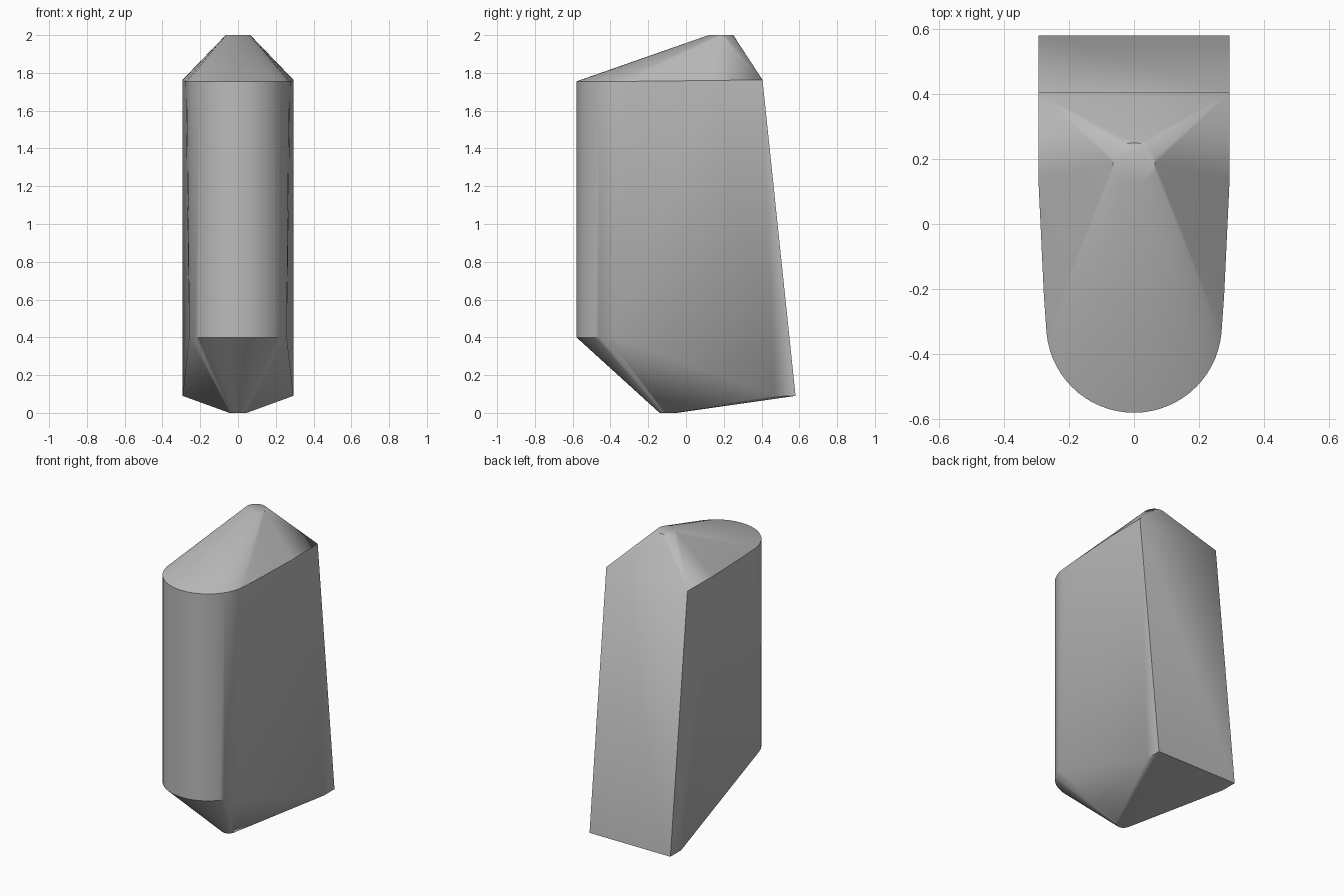
import bpy, bmesh, math

cube = bpy.data.objects.get("Cube")
if cube:
    bpy.data.objects.remove(cube, do_unlink=True)

grey = bpy.data.materials.new("stone grey")
grey.use_nodes = True
colour = (0.5, 0.5, 0.5, 1)
grey.diffuse_color = colour
grey.node_tree.nodes["Principled BSDF"].inputs["Base Color"].default_value = colour


def arc(cy, z, radius, start, end, steps):
    """Points of a horizontal arc centred on x = 0."""
    angles = [math.radians(start + (end - start) * i / steps) for i in range(steps + 1)]
    return [(radius * math.cos(a), cy + radius * math.sin(a), z) for a in angles]


def both_sides(points):
    return [(s * x, y, z) for x, y, z in points for s in (1, -1)]


# Rounded nose, upper and lower rims
points = arc(-0.31, 1.755, 0.27, 180, 360, 32)
points += arc(-0.31, 0.40, 0.27, 197, 343, 26)
# Flared flanks and the slanted back
points += both_sides([(0.277, -0.22, 1.756), (0.294, 0.14, 1.76), (0.294, 0.405, 1.763),
                      (0.293, 0.47, 0.09), (0.293, 0.58, 0.09)])
# Small blunt tips on the roof and underside
points += arc(0.185, 2.0, 0.065, 0, 345, 23)
points += arc(-0.095, 0.0, 0.045, 0, 345, 23)

bm = bmesh.new()
for p in points:
    bm.verts.new(p)
hull = bmesh.ops.convex_hull(bm, input=bm.verts[:])
loose = {g for g in hull["geom_interior"] + hull["geom_unused"]
         if isinstance(g, bmesh.types.BMVert)}
bmesh.ops.delete(bm, geom=list(loose), context="VERTS")
bmesh.ops.dissolve_limit(bm, angle_limit=math.radians(0.3), verts=bm.verts[:], edges=bm.edges[:])
bmesh.ops.recalc_face_normals(bm, faces=bm.faces[:])

mesh = bpy.data.meshes.new("body")
bm.to_mesh(mesh)
bm.free()
mesh.materials.append(grey)
body = bpy.data.objects.new("body", mesh)
bpy.context.collection.objects.link(body)

# Smooth nose and tips, crisp rims
bpy.ops.object.select_all(action="DESELECT")
body.select_set(True)
bpy.context.view_layer.objects.active = body
bpy.ops.object.shade_smooth_by_angle(angle=math.radians(40))
